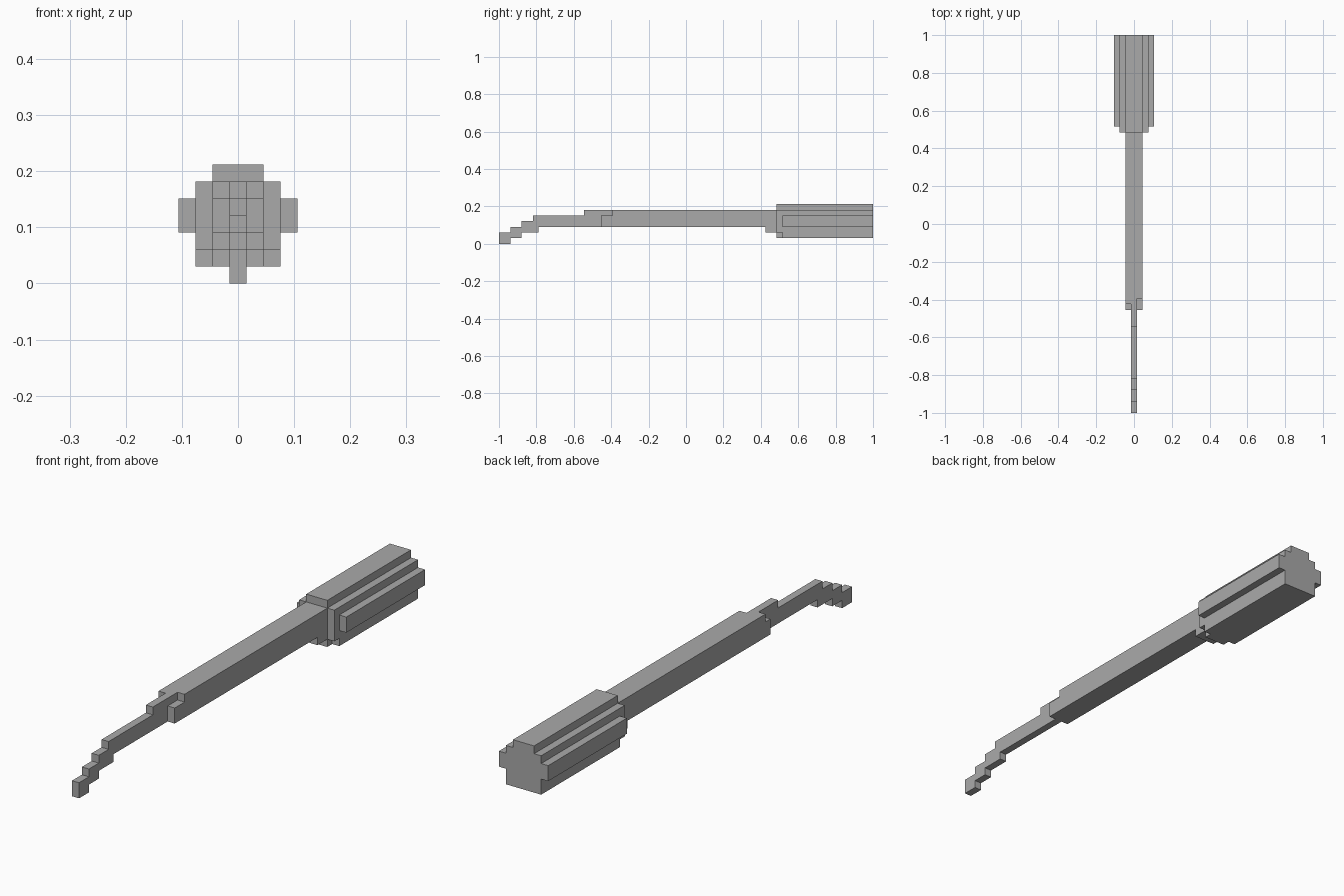
import bpy
import bmesh
from mathutils import Vector

cube = bpy.data.objects.get("Cube")
if cube:
    bpy.data.objects.remove(cube, do_unlink=True)

LENGTH = 66            # block count along the tool
UNIT = 2 / LENGTH      # size of one block

grey = bpy.data.materials.new("plain grey")
grey.use_nodes = True
colour = (0.4, 0.4, 0.4, 1)
grey.diffuse_color = colour
grey.node_tree.nodes["Principled BSDF"].inputs["Base Color"].default_value = colour


def prism(name, profile, start, end, along):
    """Extrude a profile: (y, z) points along x, or (x, z) points along y."""
    def place(point, depth):
        a, z = point
        x, y = (depth, a) if along == "x" else (a, depth)
        return Vector((x, y - LENGTH / 2, z)) * UNIT

    bm = bmesh.new()
    face = bm.faces.new([bm.verts.new(place(p, start)) for p in profile])
    grown = bmesh.ops.extrude_face_region(bm, geom=[face], use_keep_orig=True)
    moved = [v for v in grown["geom"] if isinstance(v, bmesh.types.BMVert)]
    shift = place((0, 0), end) - place((0, 0), start)
    bmesh.ops.translate(bm, verts=moved, vec=shift)
    bmesh.ops.recalc_face_normals(bm, faces=bm.faces)
    mesh = bpy.data.meshes.new(name)
    bm.to_mesh(mesh)
    bm.free()
    mesh.materials.append(grey)
    obj = bpy.data.objects.new(name, mesh)
    bpy.context.collection.objects.link(obj)
    return obj


def mirrored(half):
    """Complete a right-hand outline with its mirror image."""
    return half + [(-x, z) for x, z in reversed(half)]


# Thin stepped blade with its hooked tip
blade = [(0, 0), (2, 0), (2, 1), (4, 1), (4, 2), (7, 2), (7, 3), (20, 3),
         (20, 6), (15, 6), (15, 5), (6, 5), (6, 4), (4, 4), (4, 3),
         (2, 3), (2, 2), (0, 2)]
prism("blade", blade, -0.5, 0.5, "x")

# Uneven jaws clasping the blade
prism("left_jaw", [(18, 3), (20, 3), (20, 5), (18, 5)], 0.5, 1.5, "x")
prism("right_jaw", [(18, 3), (20, 3), (20, 6), (19, 6), (19, 5), (18, 5)],
      -1.5, -0.5, "x")

# Square shaft with a small stop under its rear end
prism("shaft", [(20, 3), (47, 3), (47, 2), (49, 2), (49, 6), (20, 6)],
      -1.5, 1.5, "x")

# Handle collar and ribbed grip
collar = mirrored([(1.5, 1), (1.5, 2), (2.5, 2), (2.5, 6), (1.5, 6), (1.5, 7)])
prism("handle_collar", collar, 49, 50, "y")
grip = mirrored([(2.5, 1), (2.5, 3), (3.5, 3), (3.5, 5), (2.5, 5), (2.5, 6),
                 (1.5, 6), (1.5, 7)])
prism("handle_grip", grip, 50, LENGTH, "y")
